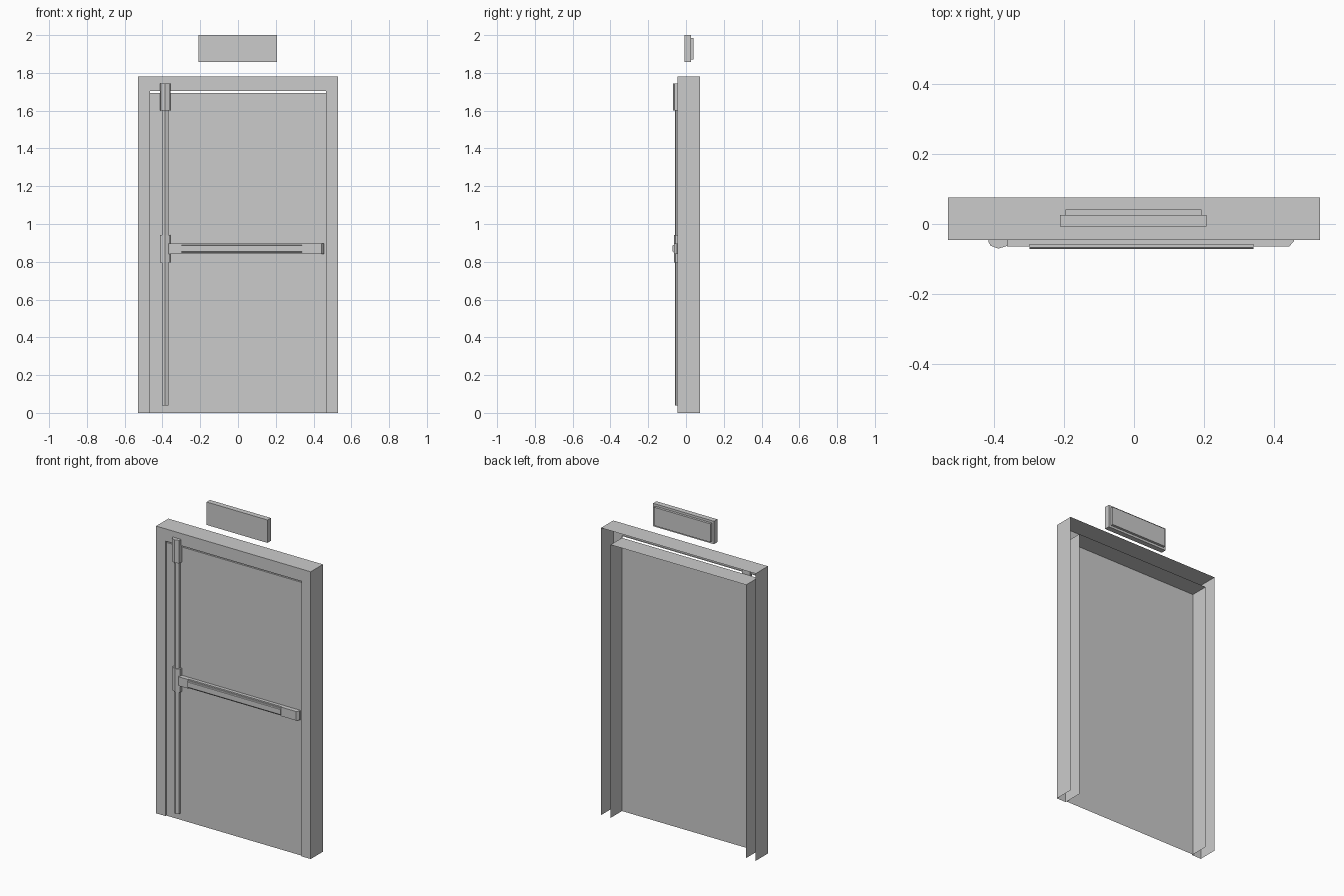
import bpy, bmesh

if "Cube" in bpy.data.objects:
    bpy.data.objects.remove(bpy.data.objects["Cube"])


def make(name, verts, faces):
    me = bpy.data.meshes.new(name)
    me.from_pydata(verts, [], faces)
    bm = bmesh.new()
    bm.from_mesh(me)
    bmesh.ops.remove_doubles(bm, verts=bm.verts, dist=1e-5)
    bmesh.ops.recalc_face_normals(bm, faces=bm.faces)
    bm.to_mesh(me)
    bm.free()
    ob = bpy.data.objects.new(name, me)
    bpy.context.collection.objects.link(ob)
    return ob


def prism(name, pts, lo, hi, axis):
    """Extrude a closed profile: axis 'z' uses (x, y) points, axis 'x' uses (y, z)."""
    place = (lambda p, t: (p[0], p[1], t)) if axis == 'z' else (lambda p, t: (t, p[0], p[1]))
    n = len(pts)
    verts = [place(p, t) for t in (lo, hi) for p in pts]
    faces = [tuple(range(n)), tuple(range(n, 2 * n))]
    faces += [(i, (i + 1) % n, n + (i + 1) % n, n + i) for i in range(n)]
    return make(name, verts, faces)


def box(name, x0, x1, y0, y1, z0, z1):
    return prism(name, [(x0, y0), (x1, y0), (x1, y1), (x0, y1)], z0, z1, 'z')


def arch(x, z):
    """Outline of an upside-down U: up the left, across, down the right."""
    return [(-x, 0), (-x, z), (x, z), (x, 0)]


def strips(name, loops):
    """Skin a chain of open (outline, y) loops."""
    verts = [(x, y, z) for pts, y in loops for x, z in pts]
    faces = [(4 * k + i, 4 * k + i + 1, 4 * k + i + 5, 4 * k + i + 4)
             for k in range(len(loops) - 1) for i in range(3)]
    return make(name, verts, faces)


FRONT, BACK, PANEL = -0.045, 0.075, -0.037

# Door frame: open-backed shell with a thin return around the opening
outer, inner, leaf = arch(0.53, 1.78), arch(0.466, 1.704), arch(0.465, 1.693)
strips("door_frame", [(outer, BACK), (outer, FRONT), (inner, FRONT), (inner, PANEL)])

# Door leaf: front panel with sides and top, open behind and below
leaf_ob = strips("door_leaf", [(leaf, BACK), (leaf, PANEL)])
bm = bmesh.new()
bm.from_mesh(leaf_ob.data)
bm.faces.new([v for v in bm.verts if v.co.y < 0])
bmesh.ops.recalc_face_normals(bm, faces=bm.faces)
bm.to_mesh(leaf_ob.data)
bm.free()


def housing(name, front, z0, z1):
    # Faceted cover with a ridge down the middle
    prism(name, [(-0.414, PANEL), (-0.414, -0.052), (-0.408, front + 0.008), (-0.386, front),
                 (-0.36, front + 0.008), (-0.358, PANEL)], z0, z1, 'z')


# Vertical rod and its two housings
prism("latch_rod", [(-0.403, PANEL), (-0.403, -0.052), (-0.387, -0.059),
                    (-0.369, -0.052), (-0.369, PANEL)], 0.04, 1.62, 'z')
housing("top_latch", -0.07, 1.60, 1.743)
housing("centre_latch", -0.064, 0.797, 0.942)

# Push bar: end blocks, recessed rail and pressing pad
prism("bar_left_end", [(-0.40, PANEL), (-0.36, -0.064), (-0.298, -0.064), (-0.298, PANEL)],
      0.842, 0.898, 'z')
prism("bar_right_end", [(0.34, PANEL), (0.34, -0.064), (0.442, -0.064), (0.456, -0.048),
                        (0.456, PANEL)], 0.842, 0.898, 'z')
box("bar_rail", -0.298, 0.34, -0.058, PANEL, 0.842, 0.898)
prism("push_pad", [(-0.055, 0.85), (-0.067, 0.85), (-0.071, 0.854), (-0.071, 0.886),
                   (-0.067, 0.89), (-0.055, 0.89)], -0.298, 0.34, 'x')

# Sign above the door with its mounting plate
box("sign", -0.21, 0.207, -0.007, 0.026, 1.858, 2.0)
box("sign_mount", -0.195, 0.192, 0.026, 0.041, 1.872, 1.986)
